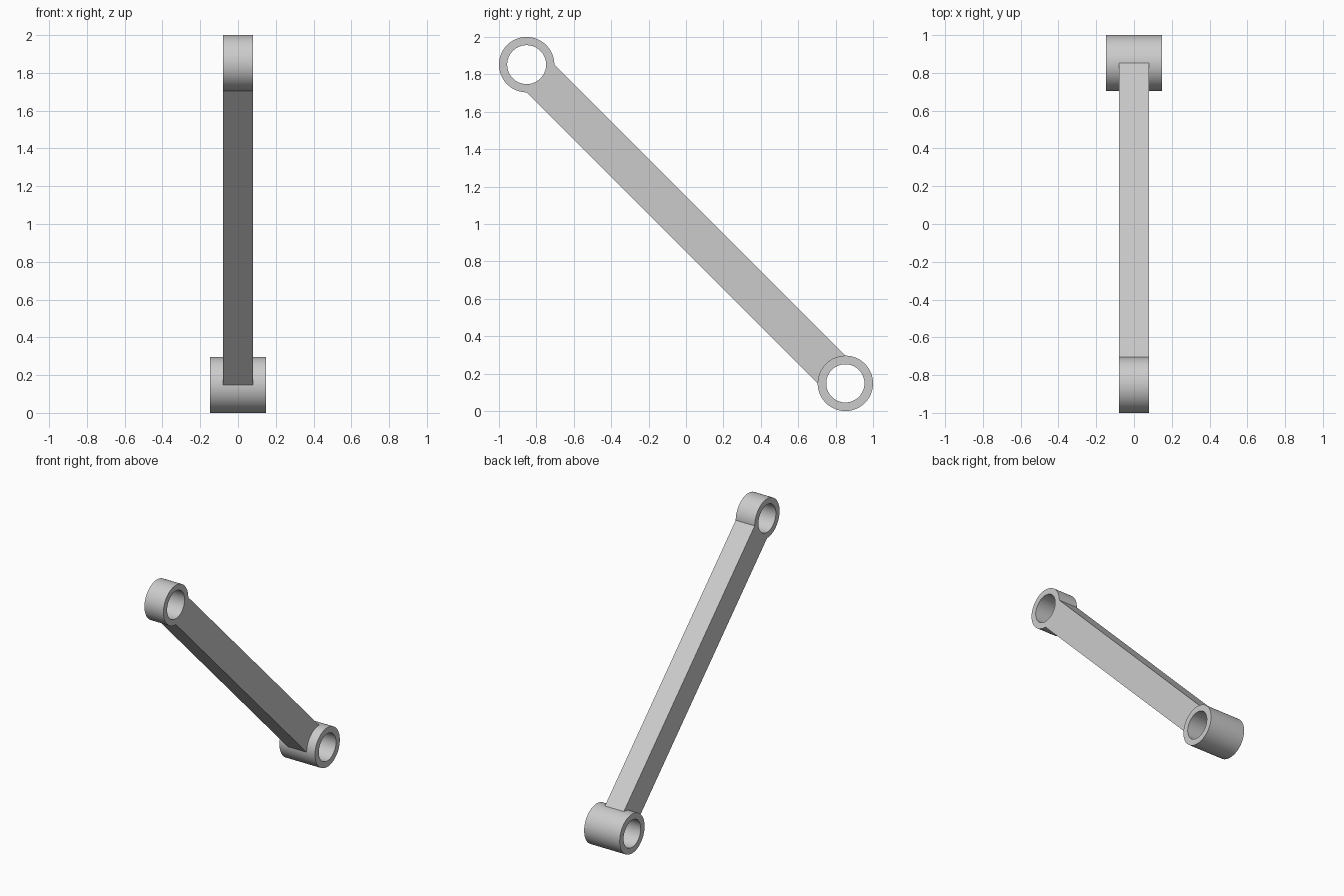
import bpy, bmesh, math

if "Cube" in bpy.data.objects:
    bpy.data.objects.remove(bpy.data.objects["Cube"])

SEG = 96                      # sides of a full circle
R = 0.148                     # outer radius of both eyes
C = 1 - R                     # distance of the eye centres from the middle
BAR = 0.079                   # half thickness of the bar
TOP, LOW = (-C, 1 + C), (C, 1 - C)   # eye centres as (y, z)

grey = bpy.data.materials.new("light grey")
grey.use_nodes = True
colour = (0.6, 0.6, 0.6, 1)
grey.diffuse_color = colour
grey.node_tree.nodes["Principled BSDF"].inputs["Base Color"].default_value = colour


def arc(centre, radius, first, last):
    """Points on a circle, from step first to step last, as (y, z)."""
    return [(centre[0] + radius * math.cos(math.tau * i / SEG),
             centre[1] + radius * math.sin(math.tau * i / SEG))
            for i in range(first, last + 1)]


def finish(bm, name):
    bmesh.ops.recalc_face_normals(bm, faces=bm.faces)
    mesh = bpy.data.meshes.new(name)
    bm.to_mesh(mesh)
    bm.free()
    mesh.materials.append(grey)
    obj = bpy.data.objects.new(name, mesh)
    bpy.context.collection.objects.link(obj)
    bpy.ops.object.select_all(action="DESELECT")
    obj.select_set(True)
    bpy.context.view_layer.objects.active = obj
    bpy.ops.object.shade_smooth_by_angle(angle=math.radians(30))


def eye(name, centre, hole, half):
    """Tube along x with a through hole."""
    bm = bmesh.new()
    loops = [[bm.verts.new((x, y, z)) for y, z in arc(centre, r, 0, SEG - 1)]
             for r, x in ((R, -half), (R, half), (hole, half), (hole, -half))]
    for a, b in zip(loops, loops[1:] + loops[:1]):
        for i in range(SEG):
            j = (i + 1) % SEG
            bm.faces.new((a[i], a[j], b[j], b[i]))
    finish(bm, name)


# Eyes: a narrow one flush with the bar, and a wide one
eye("upper_eye", TOP, 0.104, BAR)
eye("lower_eye", LOW, 0.102, R)

# Diagonal bar, its ends hollowed to seat against the eyes
q = SEG // 4
profile = arc(TOP, R, -q, 0) + arc(LOW, R, q, 2 * q)
bm = bmesh.new()
face = bm.faces.new([bm.verts.new((-BAR, y, z)) for y, z in profile])
moved = bmesh.ops.extrude_face_region(bm, geom=[face], use_keep_orig=True)["geom"]
bmesh.ops.translate(bm, vec=(2 * BAR, 0, 0),
                    verts=[v for v in moved if isinstance(v, bmesh.types.BMVert)])
finish(bm, "diagonal_bar")
